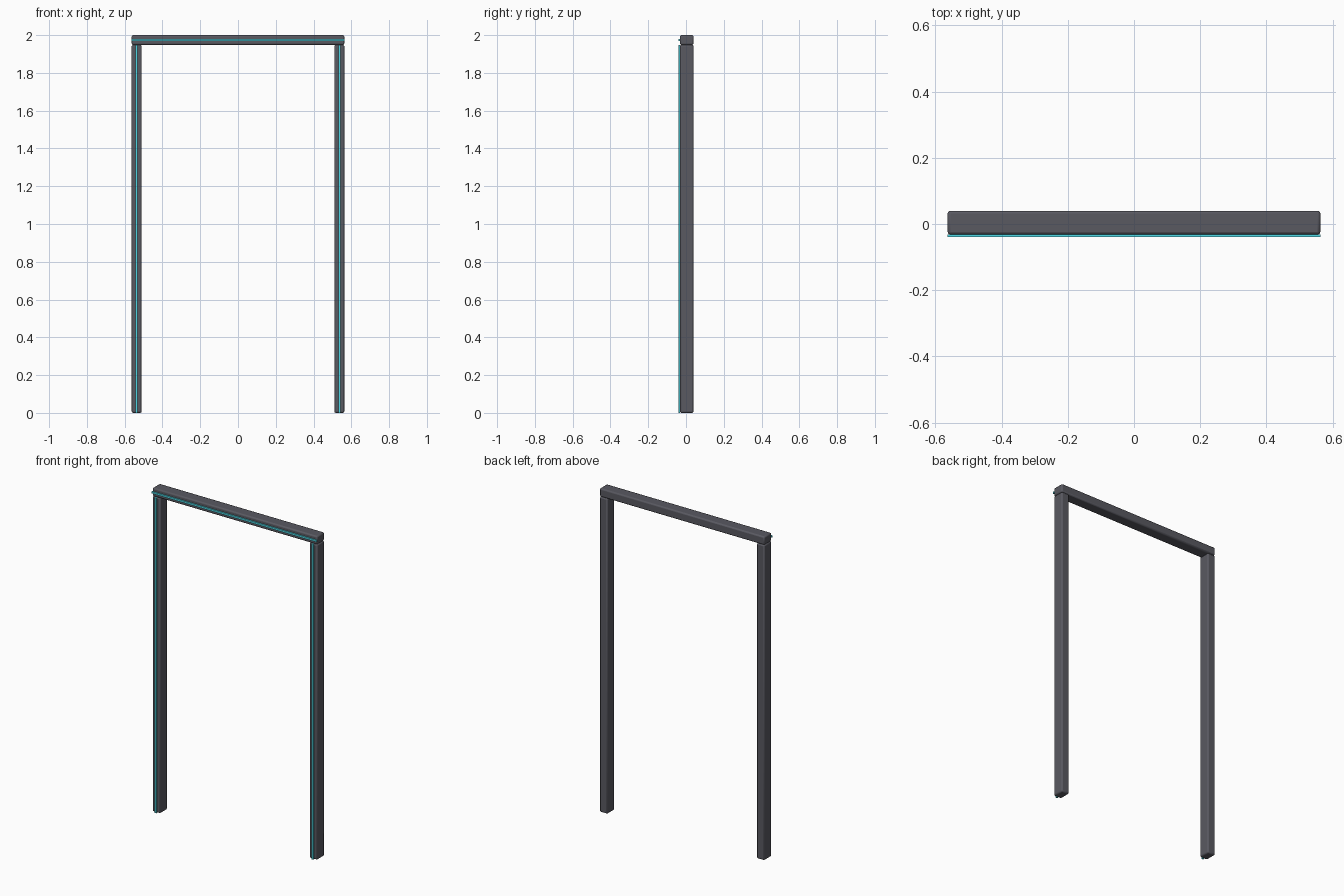
import bpy

if "Cube" in bpy.data.objects:
    bpy.data.objects.remove(bpy.data.objects["Cube"])


def material(name, color):
    m = bpy.data.materials.new(name)
    m.diffuse_color = color
    m.use_nodes = True
    m.node_tree.nodes["Principled BSDF"].inputs["Base Color"].default_value = m.diffuse_color
    return m


frame_mat = material("dark_frame", (0.1, 0.1, 0.12, 1))
light_mat = material("cyan_strip", (0.08, 0.7, 0.8, 1))


def box(name, lo, hi, mat, bevel=0.0):
    bpy.ops.mesh.primitive_cube_add(
        size=1, location=[(a + b) / 2 for a, b in zip(lo, hi)])
    ob = bpy.context.object
    ob.name = name
    ob.scale = [b - a for a, b in zip(lo, hi)]
    bpy.ops.object.transform_apply(location=False, rotation=False, scale=True)
    ob.data.materials.append(mat)
    if bevel:
        mod = ob.modifiers.new("rounded_edges", 'BEVEL')
        mod.width = bevel
        mod.segments = 2
        bpy.ops.object.shade_smooth_by_angle()
    return ob


W = 0.563            # half width of the frame
T = 0.053            # post width
Y0, Y1 = -0.032, 0.04
SPLIT, TOP = 1.948, 2.0
S = 0.0055           # half width of the light strip

# Side posts with their light strips
for side, s in (("left", -1), ("right", 1)):
    c = s * (W - T / 2)
    box(side + "_post", (c - T / 2, Y0, 0), (c + T / 2, Y1, SPLIT), frame_mat, 0.008)
    box(side + "_post_light", (c - S, -0.04, 0), (c + S, Y0 + 0.001, SPLIT), light_mat)

# Top beam with its light strip
zc = (SPLIT + TOP) / 2
box("top_beam", (-W, Y0, SPLIT), (W, Y1, TOP), frame_mat, 0.008)
box("top_beam_light", (-W, -0.04, zc - S), (W, Y0 + 0.001, zc + S), light_mat)
